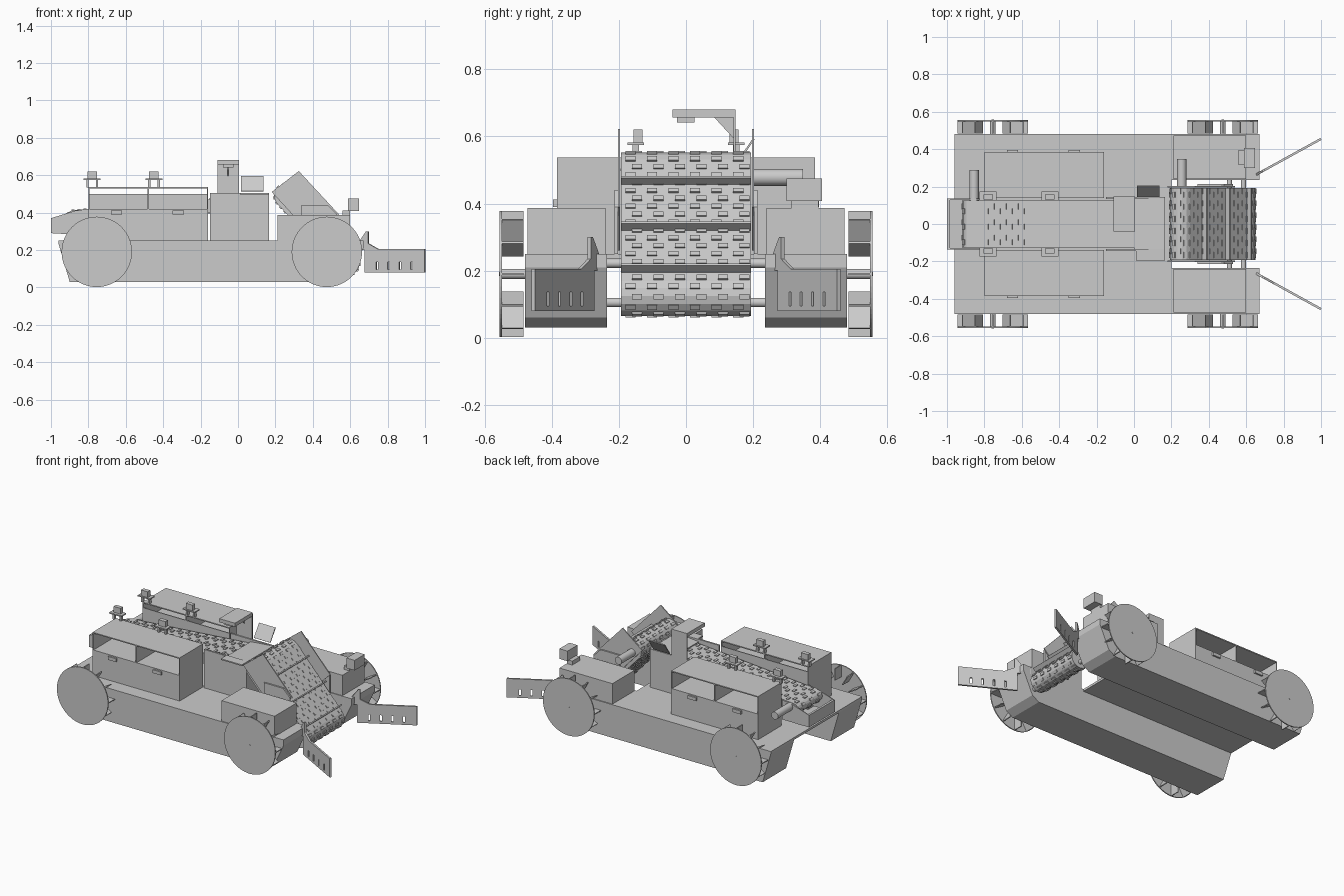
import bpy, bmesh
from math import sin, cos, pi, tau, atan2
from mathutils import Matrix, Vector

cube = bpy.data.objects.get("Cube")
if cube:
    bpy.data.objects.remove(cube, do_unlink=True)

grey = bpy.data.materials.new("light grey")
grey.use_nodes = True
GREY = (0.6, 0.6, 0.6, 1)
grey.diffuse_color = GREY
grey.node_tree.nodes["Principled BSDF"].inputs["Base Color"].default_value = GREY


def finish(name, bm):
    bmesh.ops.recalc_face_normals(bm, faces=bm.faces)
    mesh = bpy.data.meshes.new(name)
    bm.to_mesh(mesh)
    bm.free()
    mesh.materials.append(grey)
    ob = bpy.data.objects.new(name, mesh)
    bpy.context.collection.objects.link(ob)
    return ob


def add_box(bm, x, y, z, m=Matrix()):
    """Box between (low, high) pairs."""
    size = Matrix.Diagonal((x[1] - x[0], y[1] - y[0], z[1] - z[0], 1))
    mid = Matrix.Translation((sum(x) / 2, sum(y) / 2, sum(z) / 2))
    bmesh.ops.create_cube(bm, size=1, matrix=m @ mid @ size)


def box(name, x, y, z):
    bm = bmesh.new()
    add_box(bm, x, y, z)
    return finish(name, bm)


def prism(name, loops, y0, y1, m=Matrix()):
    """Profiles in x-z, extruded from y0 to y1."""
    bm = bmesh.new()
    for loop in loops:
        face = bm.faces.new([bm.verts.new((x, y0, z)) for x, z in loop])
        new = bmesh.ops.extrude_face_region(bm, geom=[face])["geom"]
        bmesh.ops.translate(bm, vec=(0, y1 - y0, 0),
                            verts=[v for v in new if isinstance(v, bmesh.types.BMVert)])
    bm.transform(m)
    return finish(name, bm)


def add_rod(bm, x, z, y0, y1, r, sides=24):
    m = Matrix.Translation((x, (y0 + y1) / 2, z)) @ Matrix.Rotation(pi / 2, 4, "X")
    bmesh.ops.create_cone(bm, cap_ends=True, segments=sides, radius1=r, radius2=r,
                          depth=abs(y1 - y0), matrix=m)


def rod(name, x, z, y0, y1, r):
    bm = bmesh.new()
    add_rod(bm, x, z, y0, y1, r)
    ob = finish(name, bm)
    ob.data.shade_smooth()
    ob.data.set_sharp_from_angle(angle=0.7)


def wheel(name, x, side):
    """Paddle wheel: outer disc, hub and radial blades."""
    bm = bmesh.new()
    z, r = 0.19, 0.188
    add_rod(bm, x, z, side * 0.549, side * 0.556, r, 64)
    add_rod(bm, x, z, side * 0.48, side * 0.55, 0.015)
    add_rod(bm, x, z, side * 0.55, side * 0.558, 0.006, 12)
    ys = sorted((side * 0.485, side * 0.55))
    for i in range(12):
        m = Matrix.Translation((x, 0, z)) @ Matrix.Rotation(tau * i / 12, 4, "Y")
        add_box(bm, (0.11, r), ys, (-0.003, 0.003), m)
    finish(name, bm)


def belt(name, start, end, r, half, blades=()):
    """Closed belt loop with staggered link bumps and cross blades."""
    a, b = Vector((start[0], 0, start[1])), Vector((end[0], 0, end[1]))
    d = b - a
    length = d.length
    frame = Matrix.Translation(a) @ Matrix.Rotation(atan2(-d.z, d.x), 4, "Y")
    pts = []
    for cx, first in ((0, pi / 2), (length, -pi / 2)):
        pts += [(cx + r * cos(first + pi * i / 8), r * sin(first + pi * i / 8)) for i in range(9)]
    prism(name, [pts], -half, half, frame)
    # link bumps along both runs and round the ends
    bm = bmesh.new()
    total = 2 * length + tau * r
    rows = round(total / 0.032)
    for i in range(rows):
        s = total * i / rows
        if s < length:
            m = Matrix.Translation((s, 0, r))
        elif s < length + pi * r:
            t = (s - length) / r
            m = Matrix.Translation((length + r * sin(t), 0, r * cos(t))) @ Matrix.Rotation(t, 4, "Y")
        elif s < 2 * length + pi * r:
            m = Matrix.Translation((2 * length + pi * r - s, 0, -r)) @ Matrix.Rotation(pi, 4, "Y")
        else:
            t = (s - 2 * length) / r
            m = Matrix.Translation((r * sin(t), 0, r * cos(t))) @ Matrix.Rotation(t, 4, "Y")
        n = int(half / 0.032)
        for k in range(n):
            y = -half + 0.012 + k * 2 * half / n + (i % 2) * half / n * 0.6
            add_box(bm, (-0.008, 0.008), (y, y + 0.03), (-0.002, 0.005), frame @ m)
    for f in blades:
        add_box(bm, (f * length - 0.004, f * length + 0.004), (-half, half), (r, r + 0.03), frame)
    finish(name + "_links", bm)


# Twin hulls with raked ends, joined by a deck
hull = [(-0.96, 0.25), (-0.96, 0.235), (-0.90, 0.03), (0.55, 0.03), (0.60, 0.06),
        (0.67, 0.21), (0.67, 0.25)]
for side, tag in ((1, "back"), (-1, "front")):
    prism(tag + "_hull", [hull], side * 0.235, side * 0.48)
box("deck", (-0.96, 0.2), (-0.235, 0.235), (0.235, 0.25))

slots = [[(s - 0.006, 0.095), (s + 0.006, 0.095), (s + 0.006, 0.137), (s - 0.006, 0.137)]
         for s in (0.155, 0.225, 0.295, 0.365)]
boom = [(0.0, 0.2), (0.08, 0.2), (0.08, 0.08), (0.445, 0.08), (0.445, 0.205), (0.16, 0.205),
        (0.1, 0.235), (0.1, 0.3), (0.088, 0.3), (0.05, 0.25), (0.0, 0.235)]
cheek = [(0.18, 0.51), (0.325, 0.622), (0.54, 0.39), (0.41, 0.26)]
bracket = [(0.34, 0.25), (0.34, 0.44), (0.48, 0.44), (0.53, 0.39), (0.53, 0.25)]

for side, tag in ((1, "back"), (-1, "front")):
    def ys(a, b):
        return sorted((side * a, side * b))

    for x, end in ((-0.755, "rear"), (0.475, "bow")):
        wheel(f"{tag}_{end}_paddle_wheel", x, side)
    # Storage cabinet with open upper bays
    box(tag + "_cabinet_base", (-0.80, -0.16), ys(0.14, 0.385), (0.25, 0.42))
    box(tag + "_cabinet_roof", (-0.80, -0.16), ys(0.14, 0.385), (0.53, 0.537))
    box(tag + "_cabinet_inner_wall", (-0.80, -0.16), ys(0.14, 0.146), (0.42, 0.5))
    for x in (-0.80, -0.483, -0.166):
        box(tag + "_cabinet_wall", (x, x + 0.006), ys(0.14, 0.385), (0.42, 0.53))
    for x in (-0.65, -0.32):
        box(tag + "_cabinet_handle", (x - 0.03, x + 0.03), ys(0.385, 0.396), (0.39, 0.412))
    # Lamps on small stands
    for x in (-0.78, -0.45):
        box(tag + "_lamp", (x - 0.025, x + 0.025), ys(0.13, 0.157), (0.582, 0.62))
        box(tag + "_lamp_plate", (x - 0.045, x + 0.045), ys(0.125, 0.175), (0.574, 0.582))
        for dx in (-0.03, 0.02):
            box(tag + "_lamp_leg", (x + dx, x + dx + 0.012), ys(0.14, 0.16), (0.535, 0.576))
    # Bow box
    box(tag + "_bow_box", (0.21, 0.6), ys(0.24, 0.473), (0.25, 0.386))
    # Inclined conveyor cheek and its mounting bracket
    prism(tag + "_intake_cheek", [cheek], side * 0.196, side * 0.203)
    prism(tag + "_intake_bracket", [bracket], side * 0.203, side * 0.213)
    # Transfer housing wall
    box(tag + "_housing_wall", (-0.15, 0.165), ys(0.133, 0.145), (0.25, 0.505))
    # Slotted guide boom, swung outward
    m = Matrix.Translation((0.61, side * 0.24, 0)) @ Matrix.Rotation(side * atan2(0.215, 0.39), 4, "Z")
    plate = prism(tag + "_guide_boom", [boom], -0.006, 0.006, m)
    cutter = prism("slot_cutter", slots, -0.03, 0.03, m)
    cutter.hide_render = True
    mod = plate.modifiers.new("slots", "BOOLEAN")
    mod.object, mod.solver = cutter, "EXACT"
    bpy.context.view_layer.objects.active = plate
    bpy.ops.object.modifier_apply(modifier="slots")
    bpy.data.objects.remove(cutter, do_unlink=True)

# Intake conveyor with rollers and motor
belt("intake_belt", (0.255, 0.49), (0.588, 0.127), 0.062, 0.193, (0.2, 0.575, 0.92))
rod("lower_shaft", 0.585, 0.105, -0.236, 0.236, 0.014)
rod("upper_shaft", 0.51, 0.222, -0.236, 0.236, 0.014)
rod("intake_motor", 0.255, 0.478, 0.2, 0.348, 0.025)

# Main conveyor, falling gently to a discharge tray
belt("main_belt", (0.0, 0.448), (-0.88, 0.376), 0.036, 0.125)
rod("discharge_motor", -0.855, 0.388, 0.125, 0.29, 0.025)
tray = [(-1.0, 0.37), (-1.0, 0.29), (-0.915, 0.285), (-0.915, 0.3), (-0.985, 0.305), (-0.985, 0.37)]
prism("discharge_tray", [tray], -0.13, 0.13)
for y in (-0.135, 0.129):
    prism("discharge_cheek", [[(-1.0, 0.37), (-1.0, 0.29), (-0.8, 0.29), (-0.8, 0.42), (-0.87, 0.41)]],
          y, y + 0.006)

# Transfer housing: end wall, chute, side flange and tilted panel
box("housing_end", (0.155, 0.165), (-0.135, 0.135), (0.25, 0.44))
prism("housing_chute", [[(0.165, 0.505), (0.165, 0.495), (0.0, 0.48), (0.0, 0.49)]], -0.135, 0.135)
box("housing_flange", (0.01, 0.165), (-0.195, -0.145), (0.497, 0.505))
panel = Matrix.Translation((0, 0.145, 0.515)) @ Matrix.Rotation(-0.6, 4, "X")
bm = bmesh.new()
add_box(bm, (0.015, 0.135), (0, 0.006), (0, 0.097), panel)
finish("tilted_panel", bm)

# Overhead camera arm with gusset
box("camera_post", (-0.11, 0.005), (0.141, 0.147), (0.45, 0.68))
box("camera_arm", (-0.11, 0.005), (-0.04, 0.147), (0.656, 0.68))
prism("arm_gusset", [[(0.085, 0.656), (0.141, 0.656), (0.141, 0.595)]], -0.003, 0.003,
      Matrix.Translation((-0.053, 0, 0)) @ Matrix.Rotation(pi / 2, 4, "Z"))
box("camera", (-0.08, -0.025), (-0.027, 0.025), (0.642, 0.656))

# Sensor block on the back bow box
box("bow_sensor", (0.588, 0.648), (0.3, 0.405), (0.408, 0.475))
box("bow_sensor_stand", (0.56, 0.6), (0.315, 0.395), (0.386, 0.412))
